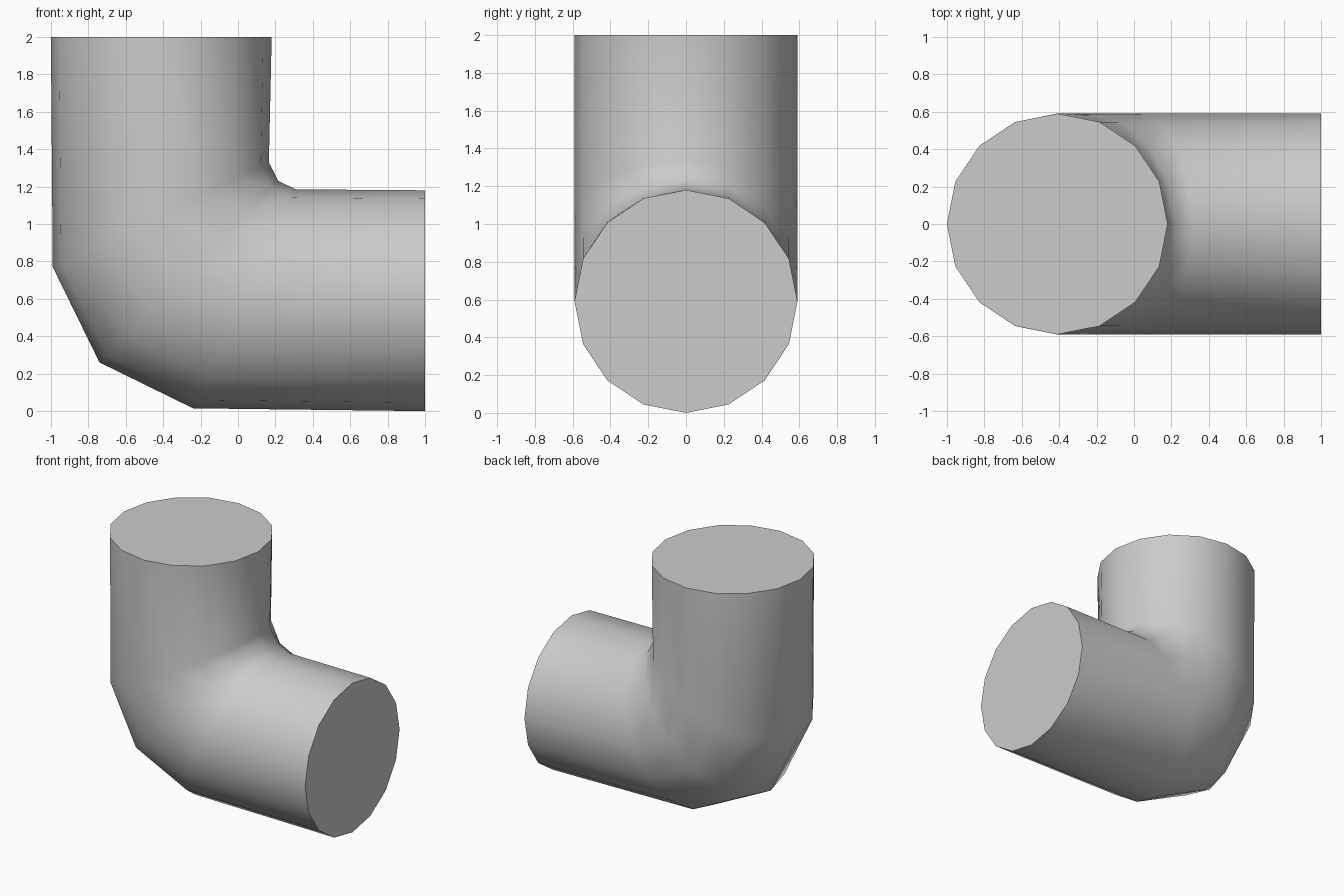
import bpy, bmesh, math

if "Cube" in bpy.data.objects:
    bpy.data.objects.remove(bpy.data.objects["Cube"])

SIDES, RADIUS = 16, 0.59

# Cross-section rings: (outer x, z) and (inner x, z) ends of each one
rings = [
    ((-1.0, 2.0), (0.18, 2.0)),
    ((-0.99, 0.77), (0.165, 1.33)),
    ((-0.74, 0.26), (0.215, 1.23)),
    ((-0.24, 0.015), (0.31, 1.185)),
    ((1.0, 0.0), (1.0, 1.18)),
]

# Bent pipe body, skinned from ring to ring
bm = bmesh.new()
loops = []
for (ox, oz), (ix, iz) in rings:
    loop = []
    for k in range(SIDES):
        a = 2 * math.pi * k / SIDES
        t = (1 + math.cos(a)) / 2
        loop.append(bm.verts.new((ox + (ix - ox) * t,
                                  RADIUS * math.sin(a),
                                  oz + (iz - oz) * t)))
    loops.append(loop)
for a, b in zip(loops, loops[1:]):
    for k in range(SIDES):
        n = (k + 1) % SIDES
        bm.faces.new((a[k], a[n], b[n], b[k]))

# Flat end caps
bm.faces.new(loops[0])
bm.faces.new(loops[-1])
bmesh.ops.recalc_face_normals(bm, faces=bm.faces[:])

mesh = bpy.data.meshes.new("pipe_elbow")
bm.to_mesh(mesh)
bm.free()
elbow = bpy.data.objects.new("pipe_elbow", mesh)
bpy.context.collection.objects.link(elbow)

# Smooth walls, crisp caps
bpy.context.view_layer.objects.active = elbow
elbow.select_set(True)
bpy.ops.object.shade_smooth_by_angle(angle=math.radians(50))
